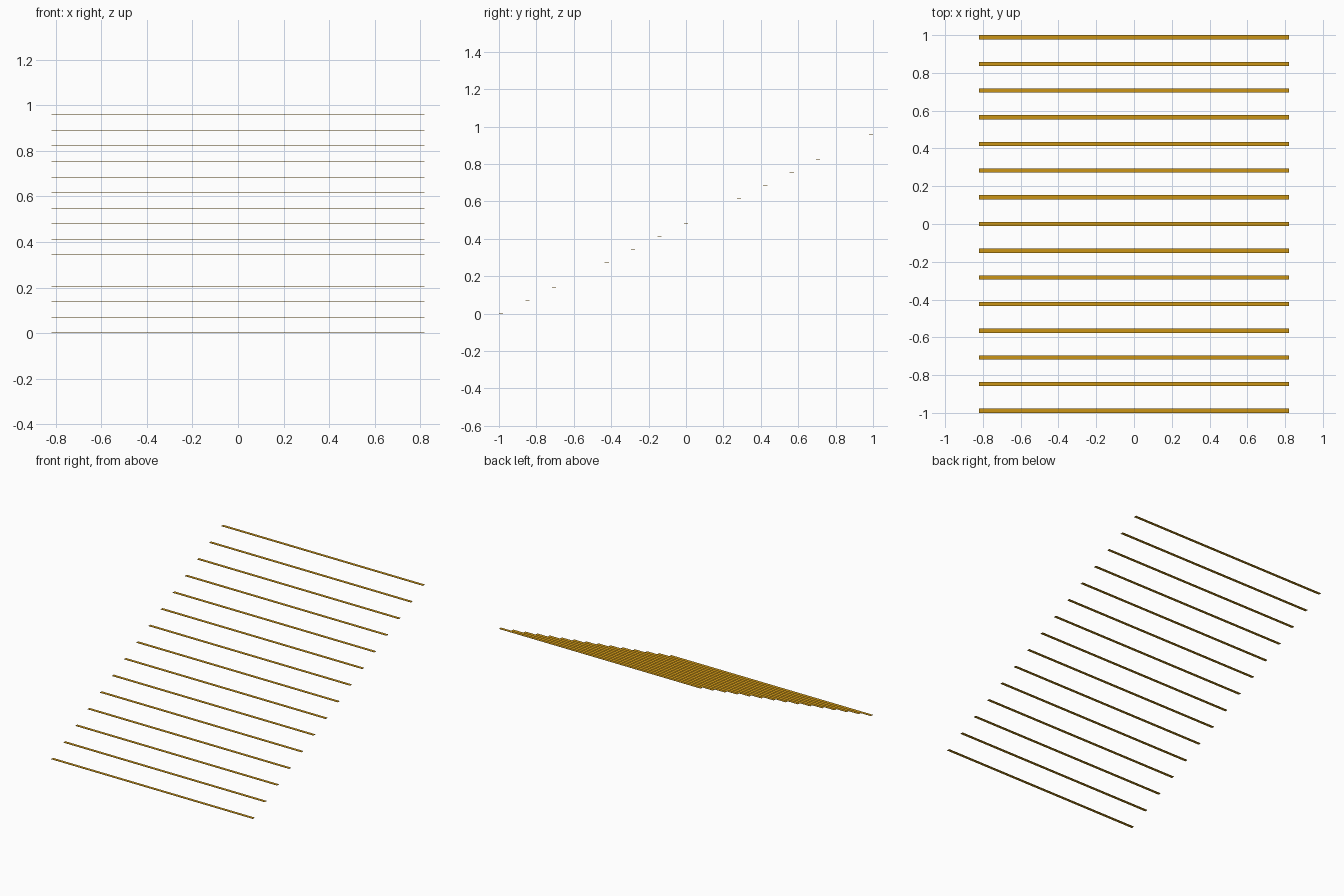
import bpy

if "Cube" in bpy.data.objects:
    bpy.data.objects.remove(bpy.data.objects["Cube"])

# One golden colour for all slats
gold = bpy.data.materials.new("golden_yellow")
gold.diffuse_color = (0.60, 0.30, 0.008, 1.0)
gold.use_nodes = True
gold.node_tree.nodes["Principled BSDF"].inputs["Base Color"].default_value = gold.diffuse_color

COUNT = 15
LENGTH, WIDTH, THICK = 1.64, 0.022, 0.002
Y_FIRST, Y_LAST = -0.989, 0.989
RISE = 0.958

# Thin flat slats climbing like stair treads from front to back
for i in range(COUNT):
    t = i / (COUNT - 1)
    y = Y_FIRST + (Y_LAST - Y_FIRST) * t
    z = THICK / 2 + RISE * t
    bpy.ops.mesh.primitive_cube_add(size=1, location=(0, y, z))
    slat = bpy.context.object
    slat.name = f"slat_{i + 1:02d}"
    slat.scale = (LENGTH, WIDTH, THICK)
    bpy.ops.object.transform_apply(location=False, rotation=False, scale=True)
    slat.data.materials.append(gold)
